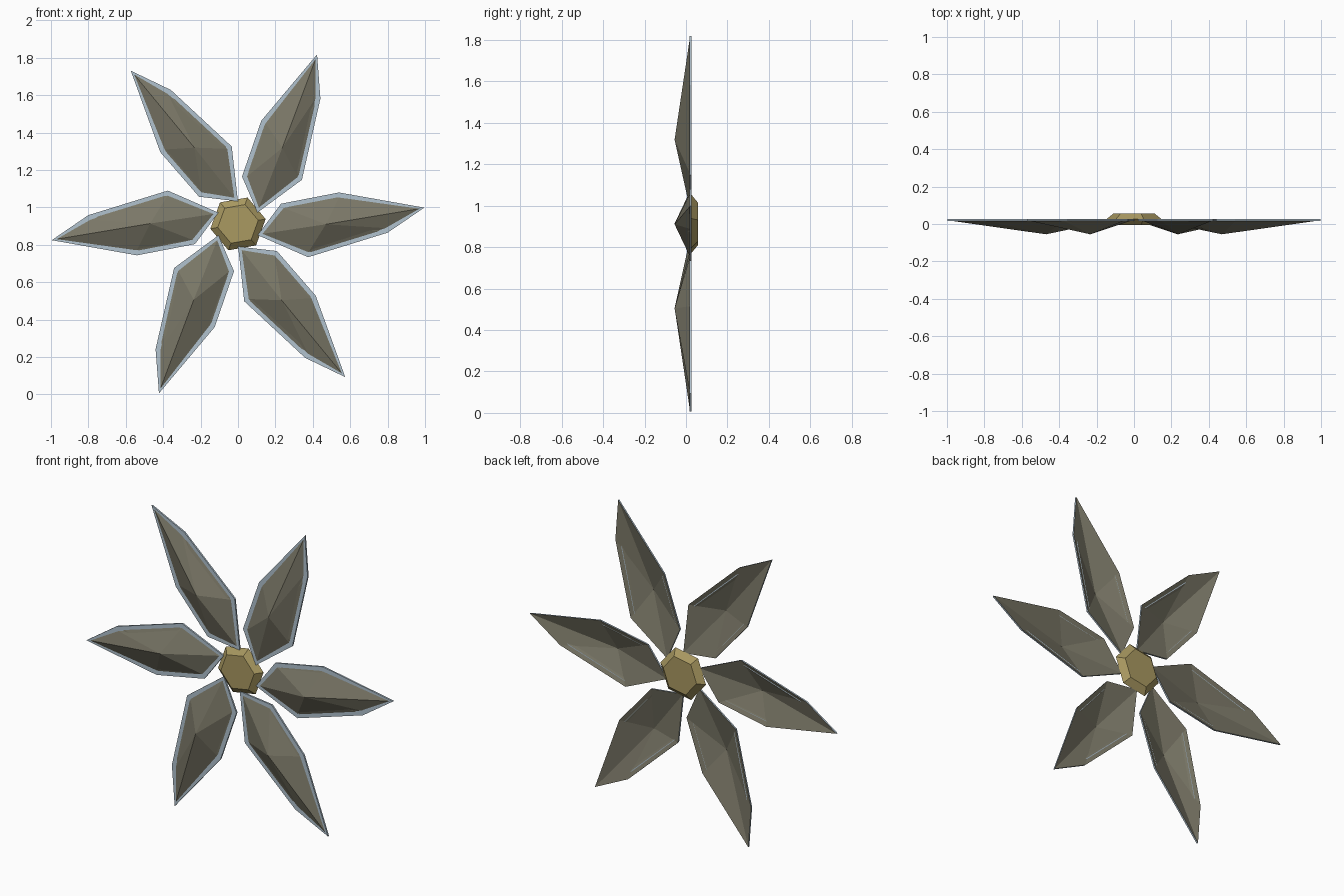
import bpy
import bmesh
from math import cos, sin, radians
from mathutils import Vector, Matrix

cube = bpy.data.objects.get("Cube")
if cube:
    bpy.data.objects.remove(cube)

CENTER = Vector((0, 0, 0.912))


def make_material(name, color):
    mat = bpy.data.materials.new(name)
    mat.use_nodes = True
    mat.diffuse_color = (*color, 1)
    mat.node_tree.nodes["Principled BSDF"].inputs["Base Color"].default_value = (*color, 1)
    return mat


olive = make_material("dull olive", (0.195, 0.185, 0.135))
pale_blue = make_material("pale blue grey", (0.44, 0.54, 0.62))
gold = make_material("dull gold", (0.40, 0.32, 0.12))


def finish(bm, name, materials):
    bmesh.ops.recalc_face_normals(bm, faces=bm.faces)
    mesh = bpy.data.meshes.new(name)
    bm.to_mesh(mesh)
    bm.free()
    for mat in materials:
        mesh.materials.append(mat)
    obj = bpy.data.objects.new(name, mesh)
    bpy.context.collection.objects.link(obj)
    return obj


def ring(bm, points, y):
    return [bm.verts.new((p.x, y, p.y)) for p in points]


def bridge(bm, a, b, index):
    n = len(a)
    for i in range(n):
        j = (i + 1) % n
        bm.faces.new((a[i], a[j], b[j], b[i])).material_index = index


def fan(bm, loop, tip):
    for i, v in enumerate(loop):
        bm.faces.new((v, loop[(i + 1) % len(loop)], tip))


def inset(points, amount):
    # Move every corner inwards along the mean of its two edge normals
    result = []
    for i, p in enumerate(points):
        before = (p - points[i - 1]).normalized()
        after = (points[(i + 1) % len(points)] - p).normalized()
        d = before + after
        inward = Vector((d.y, -d.x))
        if inward.length < 0.8:
            inward = before - after
            inward.negate()
        result.append(p + inward.normalized() * amount)
    return result


# Petal: root, trailing side, tip, leading side
outline = [Vector(p) for p in ((0.105, -0.06), (0.23, 0.108), (0.54, 0.168),
                               (0.996, 0.087), (0.80, -0.047), (0.375, -0.178))]


def add_petal(index):
    bm = bmesh.new()
    back = ring(bm, outline, 0.026)
    front = ring(bm, outline, 0.016)
    inner = ring(bm, inset(outline, 0.027), 0.016)
    bridge(bm, back, front, 1)
    bridge(bm, front, inner, 1)
    fan(bm, inner, bm.verts.new((0.47, -0.055, -0.002)))
    fan(bm, back, bm.verts.new((0.47, -0.038, -0.002)))
    petal = finish(bm, f"petal_{index + 1}", (olive, pale_blue))
    petal.matrix_world = Matrix.Translation(CENTER) @ Matrix.Rotation(radians(60 * index), 4, "Y")


for k in range(6):
    add_petal(k)

# Hub: six-sided, bevelled to front and back
bm = bmesh.new()
loops = []
for y, radius in ((-0.005, 0.11), (0.026, 0.15), (0.057, 0.11)):
    angles = [radians(10 + 60 * k) for k in range(6)]
    loops.append(ring(bm, [Vector((cos(a), sin(a))) * radius for a in angles], y))
bridge(bm, loops[0], loops[1], 0)
bridge(bm, loops[1], loops[2], 0)
bm.faces.new(loops[0])
bm.faces.new(loops[2])
hub = finish(bm, "hub", (gold,))
hub.location = CENTER
